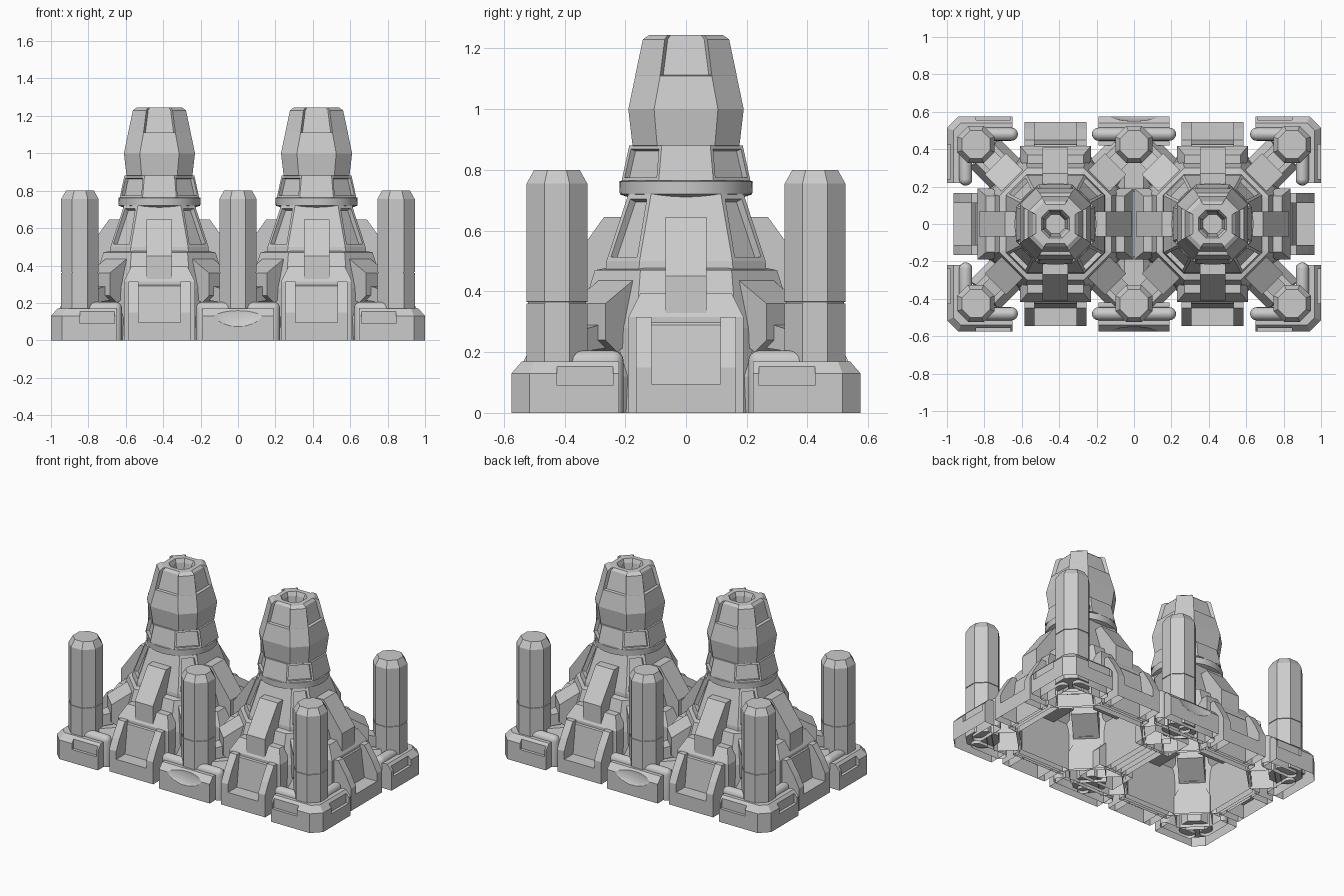
import bpy, bmesh
from math import sin, cos, pi, radians, atan2
from mathutils import Matrix, Vector

if "Cube" in bpy.data.objects:
    bpy.data.objects.remove(bpy.data.objects["Cube"])


def finish(name, bm, smooth=False):
    bmesh.ops.recalc_face_normals(bm, faces=bm.faces[:])
    me = bpy.data.meshes.new(name)
    bm.to_mesh(me)
    bm.free()
    ob = bpy.data.objects.new(name, me)
    bpy.context.collection.objects.link(ob)
    if smooth:
        smooth_edges(ob)
    return ob


def smooth_edges(ob):
    bpy.context.view_layer.objects.active = ob
    ob.select_set(True)
    bpy.ops.object.shade_smooth_by_angle(angle=radians(35))
    ob.select_set(False)


def open_bottom(ob):
    """The model is a hollow shell: drop the faces lying on the ground."""
    bm = bmesh.new()
    bm.from_mesh(ob.data)
    fs = [f for f in bm.faces if all(abs(v.co.z) < .001 for v in f.verts)]
    bmesh.ops.delete(bm, geom=fs, context='FACES')
    bm.to_mesh(ob.data)
    bm.free()


def loft(name, rings, mat=Matrix(), smooth=False, inset=None, hollow=True, caps=True):
    """Skin a stack of equal-length rings, optionally with recessed diagonal panels."""
    bm = bmesh.new()
    vs = [[bm.verts.new(mat @ Vector(p)) for p in r] for r in rings]
    n = len(rings[0])
    for a, b in zip(vs, vs[1:]):
        for i in range(n):
            bm.faces.new((a[i], a[(i + 1) % n], b[(i + 1) % n], b[i]))
    ends = [bm.faces.new(vs[0][::-1]), bm.faces.new(vs[-1])]
    bmesh.ops.recalc_face_normals(bm, faces=bm.faces[:])
    if inset:
        zlo, zhi, thick, depth = inset
        fs = []
        for f in bm.faces:
            c = mat.inverted() @ f.calc_center_median()
            if zlo < c.z < zhi and abs(abs(c.x) - abs(c.y)) < 0.01 and abs(c.x) > 0.05:
                fs.append(f)
        bmesh.ops.inset_individual(bm, faces=fs, thickness=thick, depth=0)
        bmesh.ops.inset_individual(bm, faces=fs, thickness=0.003, depth=-depth)
    if not caps:
        bmesh.ops.delete(bm, geom=ends, context='FACES_ONLY')
    ob = finish(name, bm, smooth)
    if hollow:
        open_bottom(ob)
    return ob


def octo(a, h, z, d=0.0):
    """Octagon, apothem a, half side h; flat sides sunk by d."""
    pts = []
    for k in range(4):
        c, s = round(cos(k * pi / 2)), round(sin(k * pi / 2))
        for x, y in ((a, -h), (a - d, -h + .01), (a - d, h - .01), (a, h)):
            pts.append((x * c - y * s, x * s + y * c, z))
    return pts


def oct8(a, h, z):
    return [p for i, p in enumerate(octo(a, h, z)) if i % 4 in (0, 3)]


def circle(r, z, n=32):
    return [(r * cos(2 * pi * i / n), r * sin(2 * pi * i / n), z) for i in range(n)]


def prism(name, prof, y0, y1, mat):
    return loft(name, [[(r, y, z) for r, z in prof] for y in (y0, y1)], mat)


def rect(r0, r1, w, z):
    return [(r0, -w, z), (r1, -w, z), (r1, w, z), (r0, w, z)]


def cut(ob, cutter):
    m = ob.modifiers.new("cut", 'BOOLEAN')
    m.object, m.solver = cutter, 'EXACT'
    bpy.context.view_layer.objects.active = ob
    bpy.ops.object.modifier_apply(modifier=m.name)
    bpy.data.objects.remove(cutter)


def box_cut(x0, x1, y0, y1, z0, z1):
    return loft("cutter", [[(x0, y0, z), (x1, y0, z), (x1, y1, z), (x0, y1, z)] for z in (z0, z1)],
                hollow=False)


def bumper(p, q, r=0.035):
    """Round-ended bar standing on the ground with a rounded top."""
    p, d = Vector(p), Vector(q) - Vector(p)
    mat = Matrix.Translation(p.to_3d()) @ Matrix.Rotation(atan2(d.y, d.x), 4, 'Z')

    def ring(rad, z):
        half = [(d.length * (i < 9), -pi / 2 + pi * (i % 9) / 8 + pi * (i >= 9)) for i in range(18)]
        return [(x + rad * cos(t), rad * sin(t), z) for x, t in half]
    rings = [ring(r, 0), ring(r, 0.17)]
    rings += [ring(r * cos(t), 0.17 + r * sin(t)) for t in (pi / 8, pi / 4, 3 * pi / 8, 1.5)]
    loft("bumper", rings, mat, True)


# Side profiles as (distance from tower axis, height)
BUTTRESS = [(.15, .29), (.41, .29), (.41, .45), (.27, .645), (.15, .645)]
FOOT_SIDE = [(.40, 0), (.545, 0), (.545, .15), (.51, .22), (.45, .315), (.40, .315)]
FOOT_POCKET = [(.40, 0), (.545, 0), (.545, .095), (.45, .095), (.425, .29), (.40, .315)]
ARM = [(.22, .30), (.22, .47), (.27, .47), (.455, .36), (.455, .24), (.40, .20)]

# Two towers
for sx in (-1, 1):
    T = Matrix.Translation((sx * .42, 0, 0))
    loft("tower_skirt", [oct8(.38, .17, 0), oct8(.36, .165, .28), oct8(.30, .15, .47), oct8(.25, .13, .48)],
         T, caps=False)
    loft("tower_cone", [oct8(.265, .155, .47), oct8(.262, .153, .50), oct8(.19, .115, .72)],
         T, inset=(.52, .70, .022, .025), caps=False)
    loft("tower_ring", [circle(.19, .71), circle(.218, .72), circle(.22, .762), circle(.20, .768)],
         T, True, caps=False)
    loft("tower_collar", [oct8(.212, .09, .765), oct8(.187, .08, .88), oct8(.15, .06, .882)],
         T, inset=(.77, .87, .016, .02), caps=False)
    loft("tower_crown", [octo(.15, .075, .86), octo(.176, .095, .88), octo(.19, .105, 1.0),
                         octo(.167, .085, 1.11), octo(.167, .085, 1.112, .02), octo(.142, .07, 1.23, .022),
                         octo(.12, .06, 1.245, .015), octo(.075, .035, 1.245), octo(.065, .028, 1.22),
                         octo(.05, .022, 1.10)], T)

    # Straight supports, with outer feet on the three free sides
    for k in range(4):
        M = T @ Matrix.Rotation(k * pi / 2, 4, 'Z')
        prism("buttress", BUTTRESS, -.068, .068, M)
        loft("buttress_housing", [rect(.34, .418, .19, 0), rect(.34, .418, .19, .315), rect(.28, .37, .15, .395)], M)
        if k == (2 if sx > 0 else 0):
            continue
        for s in (-1, 1):
            prism("foot_cheek", FOOT_SIDE, s * .113, s * .165, M)
        prism("foot_pocket", FOOT_POCKET, -.113, .113, M)

    # Diagonal arms reaching to the pillars
    for k in range(4):
        M = T @ Matrix.Rotation(pi / 4 + k * pi / 2, 4, 'Z')
        prism("diagonal_arm", ARM, -.08, .08, M)
        prism("pillar_strut", [(.36, .22), (.36, .31), (.54, .27), (.54, .20)], -.045, .045, M)
        loft("pillar_link", [rect(.37, .54, .11, 0), rect(.37, .54, .11, .12), rect(.37, .53, .07, .20)], M)

# Six pillars
for px in (-.845, 0, .845):
    for sy in (-1, 1):
        T = Matrix.Translation((px, sy * .425, 0))
        rings = [(.10, .02), (.10, .36), (.096, .361), (.096, .365), (.10, .366), (.10, .755), (.075, .80)]
        loft("pillar", [oct8(a, a * .414, z) for a, z in rings], T)

for sy in (-1, 1):
    # Corner bases
    for sx in (-1, 1):
        low = [(1, .22), (1, .515), (.94, .575), (.65, .575), (.65, .45), (.78, .45), (.87, .36), (.87, .22)]
        top = [(.965, .22), (.965, .50), (.925, .54), (.65, .54)] + low[4:]
        rings = [[(sx * x, sy * y, z) for x, y in pts] for pts, z in ((low, 0), (low, .13), (top, .17))]
        base = loft("corner_base", rings, hollow=False)
        cut(base, box_cut(sx * .66, sx * .845, sy * .555, sy * .7, .09, .3))
        cut(base, box_cut(sx * .98, sx * 1.2, sy * .24, sy * .425, .09, .3))
        open_bottom(base)
        bumper((sx * .845, sy * .48), (sx * .655, sy * .48))
        bumper((sx * .90, sy * .40), (sx * .90, sy * .24))
        bumper((0, sy * .48), (sx * .19, sy * .48))
    # Middle bases with a shallow scooped front
    rings = [[(-.19, sy * y, z), (.19, sy * y, z), (.19, sy * .42, z), (-.19, sy * .42, z)]
             for y, z in ((.575, 0), (.575, .13), (.54, .17))]
    base = loft("middle_base", rings, hollow=False)
    bm = bmesh.new()
    bmesh.ops.create_uvsphere(bm, u_segments=32, v_segments=16, radius=1,
                              matrix=Matrix.Translation((0, sy * .60, .16)) @ Matrix.Diagonal((.16, .05, .10, 1)))
    cut(base, finish("cutter", bm))
    open_bottom(base)
    # Sloped gusset closing the gap between the towers
    loft("middle_gusset", [[(-w, sy * .17, z), (w, sy * .17, z), (w, sy * .36, z), (-w, sy * .36, z)]
                           for w, z in ((.13, 0), (.13, .12), (.05, .20))])
